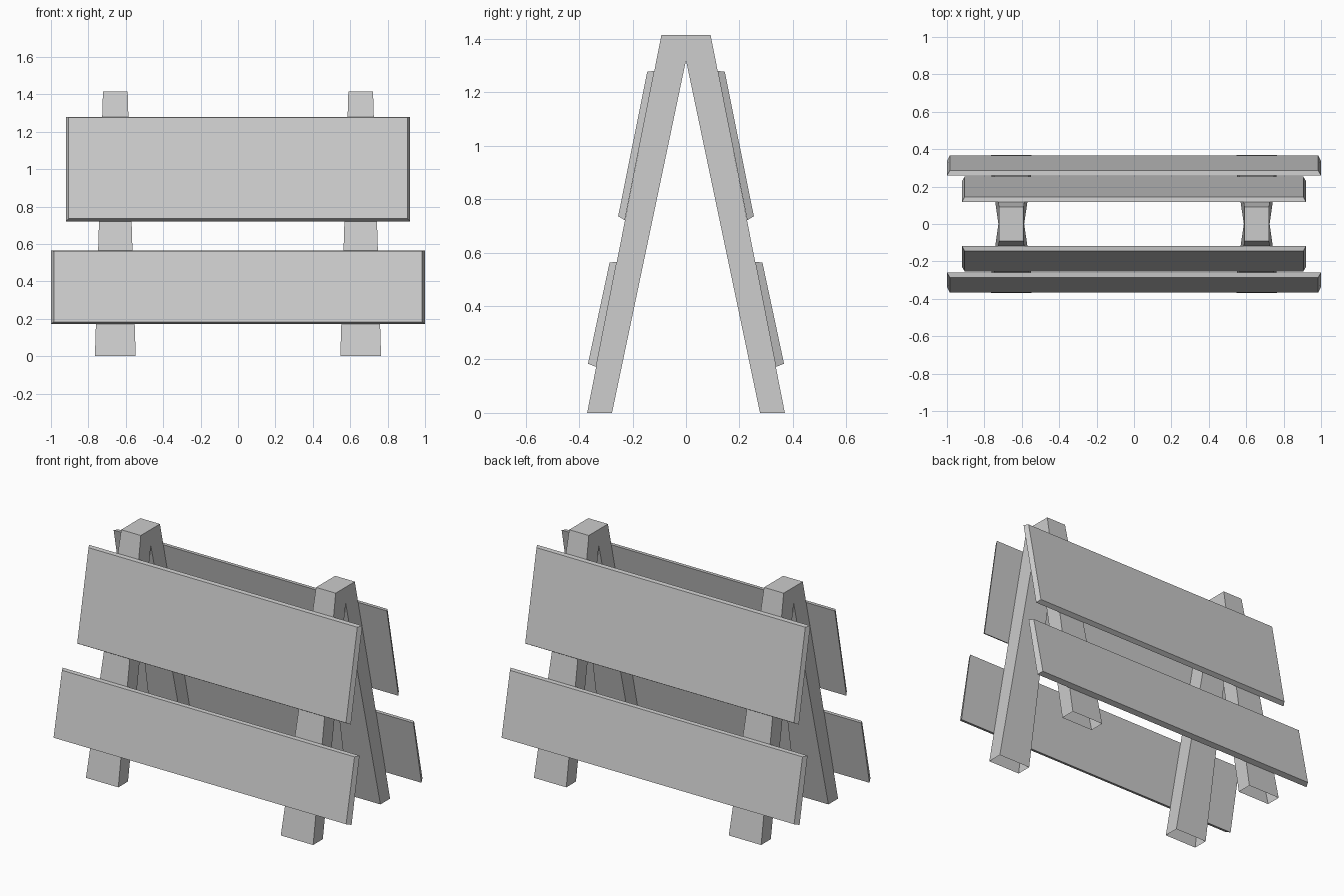
import bpy
import bmesh

if "Cube" in bpy.data.objects:
    bpy.data.objects.remove(bpy.data.objects["Cube"])


def make_object(name, verts, faces):
    bm = bmesh.new()
    vs = [bm.verts.new(v) for v in verts]
    for f in faces:
        bm.faces.new([vs[i] for i in f])
    bmesh.ops.recalc_face_normals(bm, faces=bm.faces)
    mesh = bpy.data.meshes.new(name)
    bm.to_mesh(mesh)
    bm.free()
    obj = bpy.data.objects.new(name, mesh)
    bpy.context.collection.objects.link(obj)
    return obj


def loft(name, side, half_width, cx=0.0, open_edges=()):
    """Extrude a y/z profile along x, with a half width for each point."""
    n = len(side)
    verts = [(cx + s * w, y, z) for s in (-1, 1) for (y, z), w in zip(side, half_width)]
    faces = [list(range(n)), list(range(n, 2 * n))]
    faces += [[i, (i + 1) % n, n + (i + 1) % n, n + i]
              for i in range(n) if i not in open_edges]
    return make_object(name, verts, faces)


# A-frames: tapered toward the top, feet open underneath
HEIGHT = 1.415
frame = [(-0.37, 0), (-0.277, 0), (0, 1.32), (0.277, 0), (0.37, 0),
         (0.092, HEIGHT), (-0.092, HEIGHT)]
widths = [0.109 - 0.043 * z / HEIGHT for _, z in frame]
for label, cx in (("left", -0.656), ("right", 0.656)):
    loft(label + "_a_frame", frame, widths, cx, open_edges=(0, 3))

# Boards: back face lies on the legs, outer face is slightly smaller
upper = [(0.118, 1.28), (0.145, 1.277), (0.254, 0.736), (0.229, 0.721)]
lower = [(0.259, 0.565), (0.286, 0.563), (0.367, 0.184), (0.336, 0.172)]
for label, profile, half in (("upper", upper, 0.92), ("lower", lower, 1.0)):
    for face, s in (("front", -1), ("back", 1)):
        loft(f"{face}_{label}_board", [(s * y, z) for y, z in profile],
             [half, half - 0.015, half - 0.015, half])
